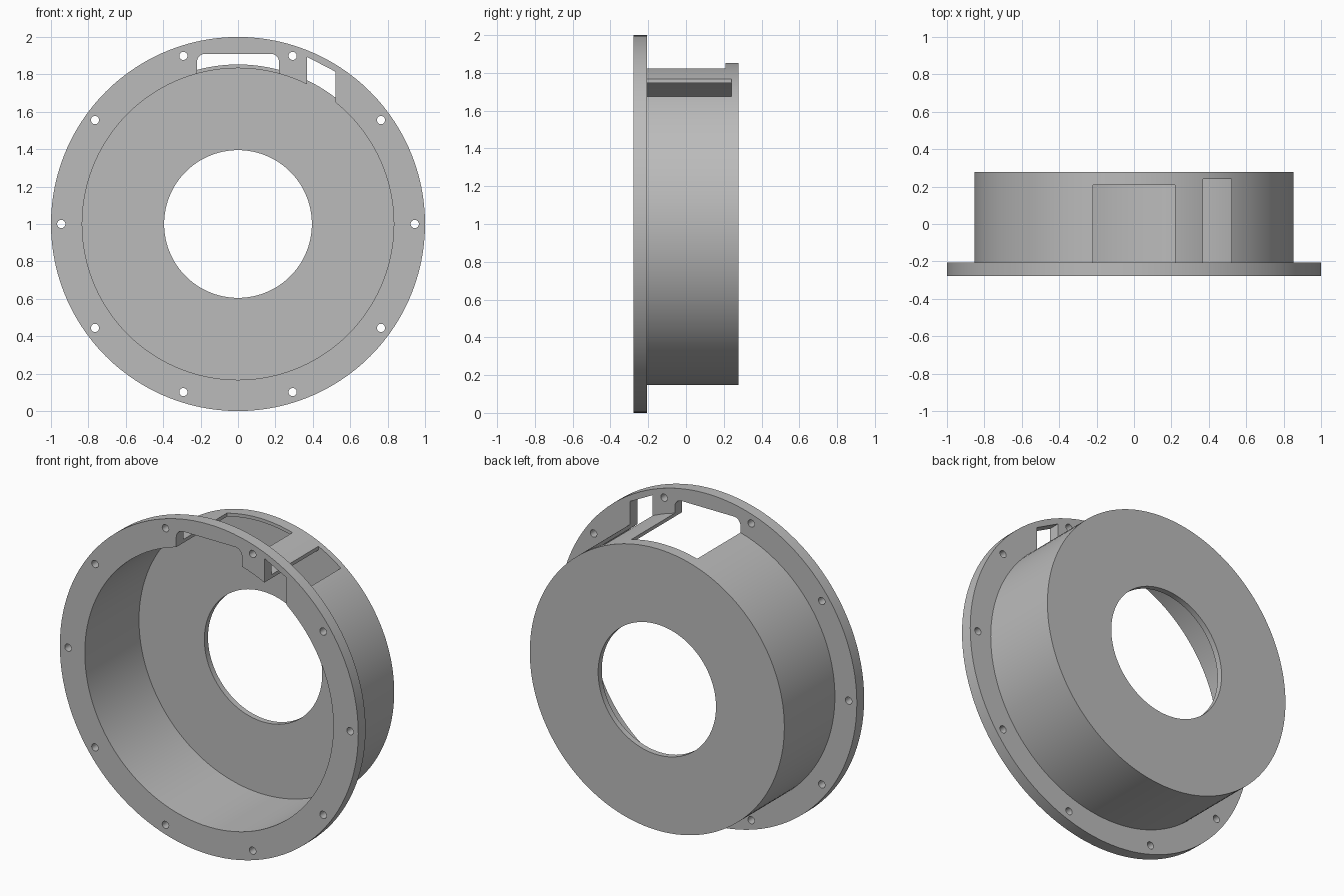
import bpy, bmesh, math
from mathutils import Matrix, Vector

cube = bpy.data.objects.get("Cube")
if cube:
    bpy.data.objects.remove(cube, do_unlink=True)

grey = bpy.data.materials.new("plain grey")
grey.use_nodes = True
grey.diffuse_color = (0.5, 0.5, 0.5, 1)
grey.node_tree.nodes["Principled BSDF"].inputs["Base Color"].default_value = (0.5, 0.5, 0.5, 1)

FRONT, BACK = -0.277, 0.277
FLANGE_BACK, FLOOR = -0.207, 0.242
OUTER, INNER, BORE = 0.853, 0.833, 0.395
SEGMENTS = 120


def make_object(name, bm):
    bmesh.ops.recalc_face_normals(bm, faces=bm.faces)
    mesh = bpy.data.meshes.new(name)
    bm.to_mesh(mesh)
    bm.free()
    mesh.materials.append(grey)
    obj = bpy.data.objects.new(name, mesh)
    bpy.context.collection.objects.link(obj)
    return obj


def lathe(name, profile):
    """Revolve a closed (radius, y) profile about the horizontal axis at z = 1."""
    bm = bmesh.new()
    rings = []
    for i in range(SEGMENTS):
        a = 2 * math.pi * i / SEGMENTS
        rings.append([bm.verts.new((r * math.cos(a), y, 1 + r * math.sin(a))) for r, y in profile])
    n = len(profile)
    for i, ring in enumerate(rings):
        following = rings[(i + 1) % SEGMENTS]
        for j in range(n):
            k = (j + 1) % n
            bm.faces.new((ring[j], ring[k], following[k], following[j]))
    return make_object(name, bm)


def prism(name, outline, y0, y1):
    """Extrude an (x, z) outline from y0 to y1."""
    bm = bmesh.new()
    face = bm.faces.new([bm.verts.new((x, y0, z)) for x, z in outline])
    extruded = bmesh.ops.extrude_face_region(bm, geom=[face])["geom"]
    verts = [v for v in extruded if isinstance(v, bmesh.types.BMVert)]
    bmesh.ops.translate(bm, verts=verts, vec=Vector((0, y1 - y0, 0)))
    return make_object(name, bm)


# Flanged drum with a thin wall and a pierced back plate
housing = lathe("flanged_housing", [
    (INNER, FRONT), (1, FRONT), (1, FLANGE_BACK), (OUTER, FLANGE_BACK),
    (OUTER, BACK), (BORE, BACK), (BORE, FLOOR), (INNER, FLOOR)])

# Wide top window with rounded upper corners
half, top, radius = 0.22, 1.91, 0.045
corner = [(half - radius + radius * math.cos(a), top - radius + radius * math.sin(a))
          for a in (math.pi / 2 * i / 8 for i in range(9))]
window = [(half, 1.7)] + corner
window += [(-x, z) for x, z in reversed(window)]
cutters = [prism("window_cutter", window, -0.4, 0.208)]

# Narrow side slot with a sloping top
slot = [(0.37, 1.6), (0.52, 1.6), (0.52, 1.815), (0.37, 1.893)]
cutters.append(prism("slot_cutter", slot, -0.4, FLOOR - 0.001))

# Ring of bolt holes in the flange
bm = bmesh.new()
for i in range(10):
    a = math.pi / 5 * i
    place = Matrix.Translation((0.945 * math.cos(a), FRONT, 1 + 0.945 * math.sin(a)))
    bmesh.ops.create_cone(bm, cap_ends=True, segments=24, radius1=0.022, radius2=0.022,
                          depth=0.3, matrix=place @ Matrix.Rotation(math.pi / 2, 4, "X"))
cutters.append(make_object("bolt_hole_cutter", bm))

for cutter in cutters:
    cutter.hide_render = True
    mod = housing.modifiers.new(cutter.name, "BOOLEAN")
    mod.operation = "DIFFERENCE"
    mod.solver = "EXACT"
    mod.object = cutter

# Apply the cuts and discard the cutters
bpy.context.view_layer.update()
graph = bpy.context.evaluated_depsgraph_get()
cut_mesh = bpy.data.meshes.new_from_object(housing.evaluated_get(graph))
housing.modifiers.clear()
housing.data = cut_mesh
for cutter in cutters:
    bpy.data.objects.remove(cutter, do_unlink=True)

# Smooth curved walls, sharp rims
bpy.ops.object.select_all(action="DESELECT")
housing.select_set(True)
bpy.context.view_layer.objects.active = housing
bpy.ops.object.shade_smooth_by_angle(angle=math.radians(25))
